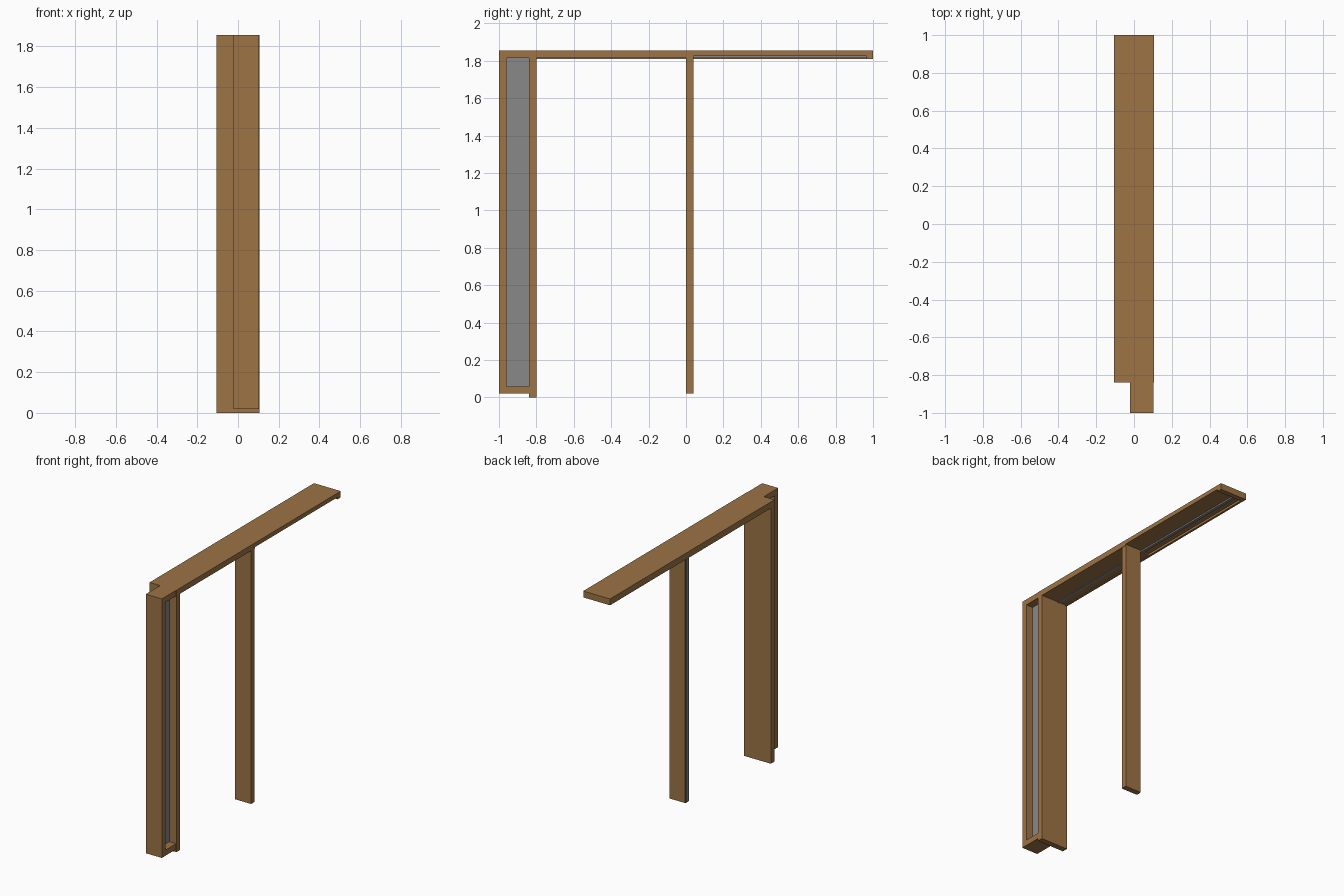
import bpy, bmesh
from mathutils import Vector

if "Cube" in bpy.data.objects:
    bpy.data.objects.remove(bpy.data.objects["Cube"])


def material(name, rgb):
    m = bpy.data.materials.new(name)
    m.diffuse_color = (*rgb, 1)
    m.use_nodes = True
    m.node_tree.nodes["Principled BSDF"].inputs["Base Color"].default_value = m.diffuse_color
    return m


WOOD = material("brown wood", (0.337, 0.174, 0.060))
GREY = material("grey glass", (0.246, 0.246, 0.246))


def box(name, x, y, z, mat=WOOD):
    """Box from (min, max) ranges on each axis."""
    bm = bmesh.new()
    bmesh.ops.create_cube(bm, size=1)
    for v in bm.verts:
        v.co = Vector([r[0] if c < 0 else r[1] for c, r in zip(v.co, (x, y, z))])
    me = bpy.data.meshes.new(name)
    bm.to_mesh(me)
    bm.free()
    me.materials.append(mat)
    ob = bpy.data.objects.new(name, me)
    bpy.context.collection.objects.link(ob)
    return ob


FULL = (-0.105, 0.105)    # depth of the jamb and header
SLIM = (-0.022, 0.103)    # depth of the side window and the post
TOP = 1.855

# Narrow side window: stile, rails and glass
box("window_stile", SLIM, (-1, -0.96), (0.02, TOP))
box("window_bottom_rail", SLIM, (-0.96, -0.84), (0.02, 0.06))
box("window_top_rail", SLIM, (-0.96, -0.84), (1.815, TOP))
box("window_glass", (0.03, 0.05), (-0.96, -0.84), (0.06, 1.815), GREY)

# Full-depth door jamb
box("door_jamb", FULL, (-0.84, -0.80), (0, 1.815))

# Header with stepped underside, end block and back lip
box("header", FULL, (-0.84, 1), (1.825, TOP))
box("header_door_side", FULL, (-0.84, 0.04), (1.815, 1.825))
box("header_end_block", FULL, (0.965, 1), (1.81, 1.825))
box("header_back_lip", (-0.105, -0.09), (-0.80, 0.965), (1.81, 1.825))

# Middle post
box("middle_post", SLIM, (0, 0.04), (0.02, 1.815))

# Grey seal along the post and header
box("post_seal", (-0.025, -0.022), (0.008, 0.032), (0.02, 1.81), GREY)
box("header_seal_door", (-0.045, -0.025), (-0.80, 0), (1.811, 1.815), GREY)
box("header_seal_open", (-0.045, -0.025), (0.04, 0.965), (1.815, 1.825), GREY)
